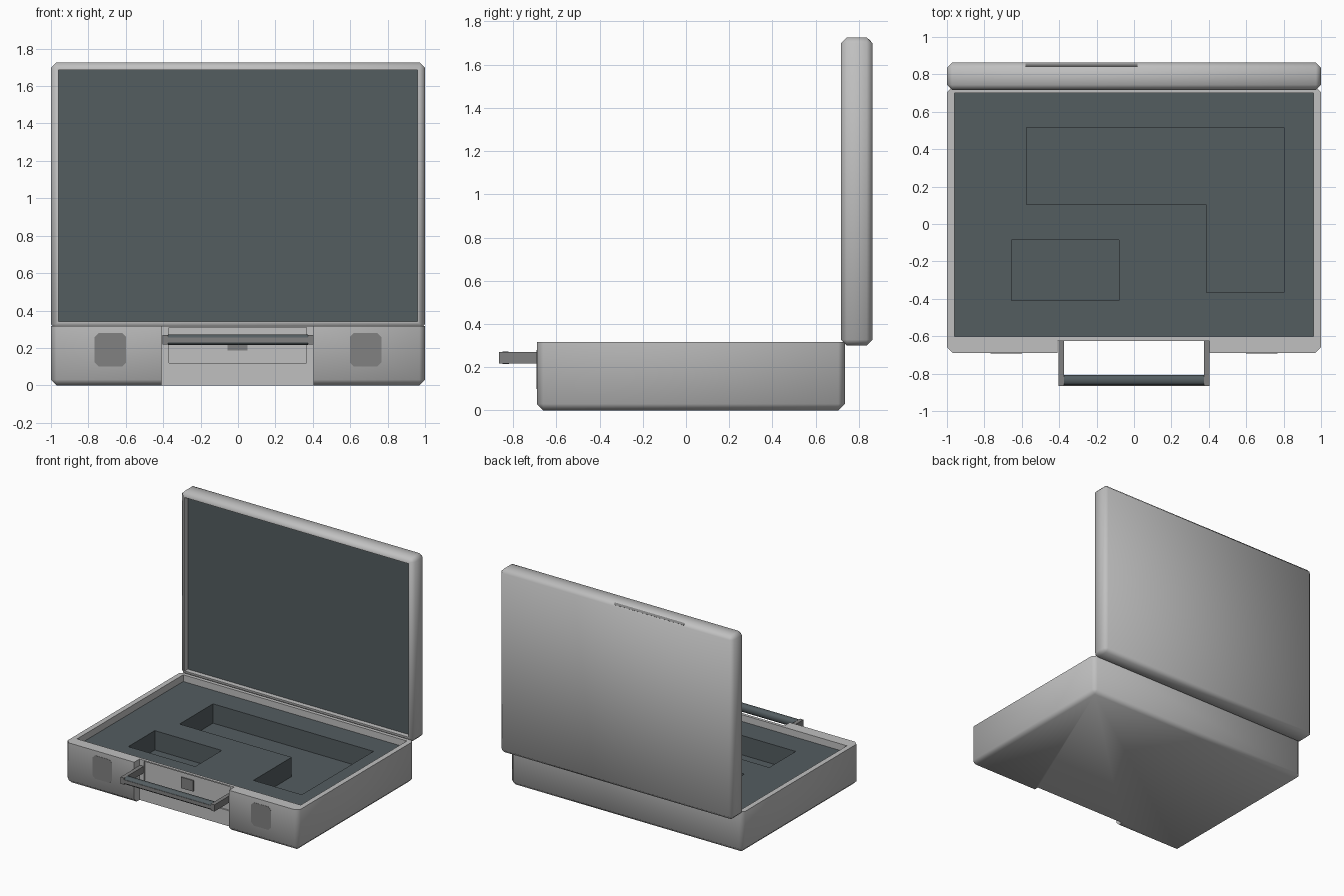
import bpy, bmesh, math
from mathutils import Vector

old = bpy.data.objects.get("Cube")
if old:
    bpy.data.objects.remove(old)


def material(name, r, g, b):
    m = bpy.data.materials.new(name)
    m.use_nodes = True
    m.diffuse_color = (r, g, b, 1)
    m.node_tree.nodes["Principled BSDF"].inputs["Base Color"].default_value = (r, g, b, 1)
    return m


SHELL = material("light grey shell", 0.53, 0.53, 0.53)
METAL = material("mid grey metal", 0.22, 0.22, 0.22)
FOAM = material("slate foam", 0.088, 0.109, 0.118)


def finish(name, bm, mat):
    bmesh.ops.recalc_face_normals(bm, faces=bm.faces)
    mesh = bpy.data.meshes.new(name)
    bm.to_mesh(mesh)
    bm.free()
    ob = bpy.data.objects.new(name, mesh)
    bpy.context.collection.objects.link(ob)
    mesh.materials.append(mat)
    shade(ob)
    return ob


def shade(ob):
    bpy.ops.object.select_all(action='DESELECT')
    ob.select_set(True)
    bpy.context.view_layer.objects.active = ob
    bpy.ops.object.shade_smooth_by_angle(angle=math.radians(50))


def box(name, lo, hi, mat, bevel=0, pick=None):
    """Box between two corners; pick chooses which edges are chamfered."""
    bm = bmesh.new()
    bmesh.ops.create_cube(bm, size=1)
    lo, hi = Vector(lo), Vector(hi)
    for v in bm.verts:
        v.co = Vector((lo[i] + (v.co[i] + 0.5) * (hi[i] - lo[i]) for i in range(3)))
    if bevel:
        edges = [e for e in bm.edges if pick is None or pick((e.verts[0].co + e.verts[1].co) / 2)]
        bmesh.ops.bevel(bm, geom=edges, offset=bevel, segments=1, affect='EDGES')
    return finish(name, bm, mat)


def prism(name, outline, z0, z1, mat):
    bm = bmesh.new()
    face = bm.faces.new([bm.verts.new((x, y, z0)) for x, y in outline])
    top = bmesh.ops.extrude_face_region(bm, geom=[face])["geom"]
    bmesh.ops.translate(bm, vec=(0, 0, z1 - z0),
                        verts=[g for g in top if isinstance(g, bmesh.types.BMVert)])
    return finish(name, bm, mat)


def cut(ob, cutter):
    """Subtract the cutter and throw it away."""
    mod = ob.modifiers.new("cut", 'BOOLEAN')
    mod.operation, mod.solver, mod.object = 'DIFFERENCE', 'EXACT', cutter
    bpy.context.view_layer.objects.active = ob
    bpy.ops.object.modifier_apply(modifier=mod.name)
    bpy.data.objects.remove(cutter)


# Base tray: chamfered everywhere but around the rim
base = box("base_shell", (-1, -0.69, 0), (1, 0.735, 0.317), SHELL, 0.03, lambda c: c.z < 0.3)
cut(base, box("cavity", (-0.96, -0.602, 0.06), (0.96, 0.7, 0.5), SHELL))
cut(base, box("handle_notch", (-0.408, -0.8, -0.1), (0.405, -0.625, 0.5), SHELL))
cut(base, box("handle_pocket", (-0.37, -0.7, 0.12), (0.367, -0.614, 0.308), SHELL))
shade(base)

# Foam insert with two fitted pockets
foam = box("foam_insert", (-0.96, -0.602, 0.06), (0.96, 0.7, 0.265), FOAM)
cut(foam, prism("long_pocket", [(-0.575, 0.105), (0.388, 0.105), (0.388, -0.365),
                                (0.803, -0.365), (0.803, 0.515), (-0.575, 0.515)], 0.115, 0.5, FOAM))
cut(foam, prism("small_pocket", [(-0.655, -0.41), (-0.08, -0.41),
                                 (-0.08, -0.085), (-0.655, -0.085)], 0.115, 0.5, FOAM))
shade(foam)

# Open lid with a recessed lining
lid = box("lid_shell", (-1, 0.717, 0.3), (1, 0.863, 1.726), SHELL, 0.027)
cut(lid, box("lid_recess", (-0.96, 0.6, 0.34), (0.96, 0.76, 1.686), SHELL))
shade(lid)
box("lid_lining", (-0.96, 0.755, 0.34), (0.96, 0.765, 1.686), FOAM)

# Thin worn strip on the chamfer of the lid's top back edge
strip = box("lid_edge_strip", (-0.3, -0.009, -0.002), (0.3, 0.009, 0.002), METAL)
strip.location = (-0.28, 0.8495, 1.7125)
strip.rotation_euler.x = -math.radians(45)

for side, word in ((-1, "right"), (1, "left")):
    # Latch plates and handle arms
    x = side * 0.682
    box(word + "_latch", (x - 0.084, -0.692, 0.1), (x + 0.084, -0.687, 0.28), METAL, 0.022,
        lambda c: abs(c.y + 0.6895) < 0.001)
    a, b = sorted((side * 0.373, side * 0.403))
    box(word + "_handle_arm", (a, -0.865, 0.218), (b, -0.605, 0.27), METAL)

# Handle bar, grip and the release catch behind it
box("handle_bar", (-0.403, -0.865, 0.228), (0.403, -0.845, 0.256), METAL)
box("handle_grip", (-0.373, -0.862, 0.215), (0.373, -0.807, 0.272), FOAM, 0.014,
    lambda c: abs(c.x) < 0.1)
box("release_catch", (-0.055, -0.622, 0.185), (0.05, -0.613, 0.27), METAL)
